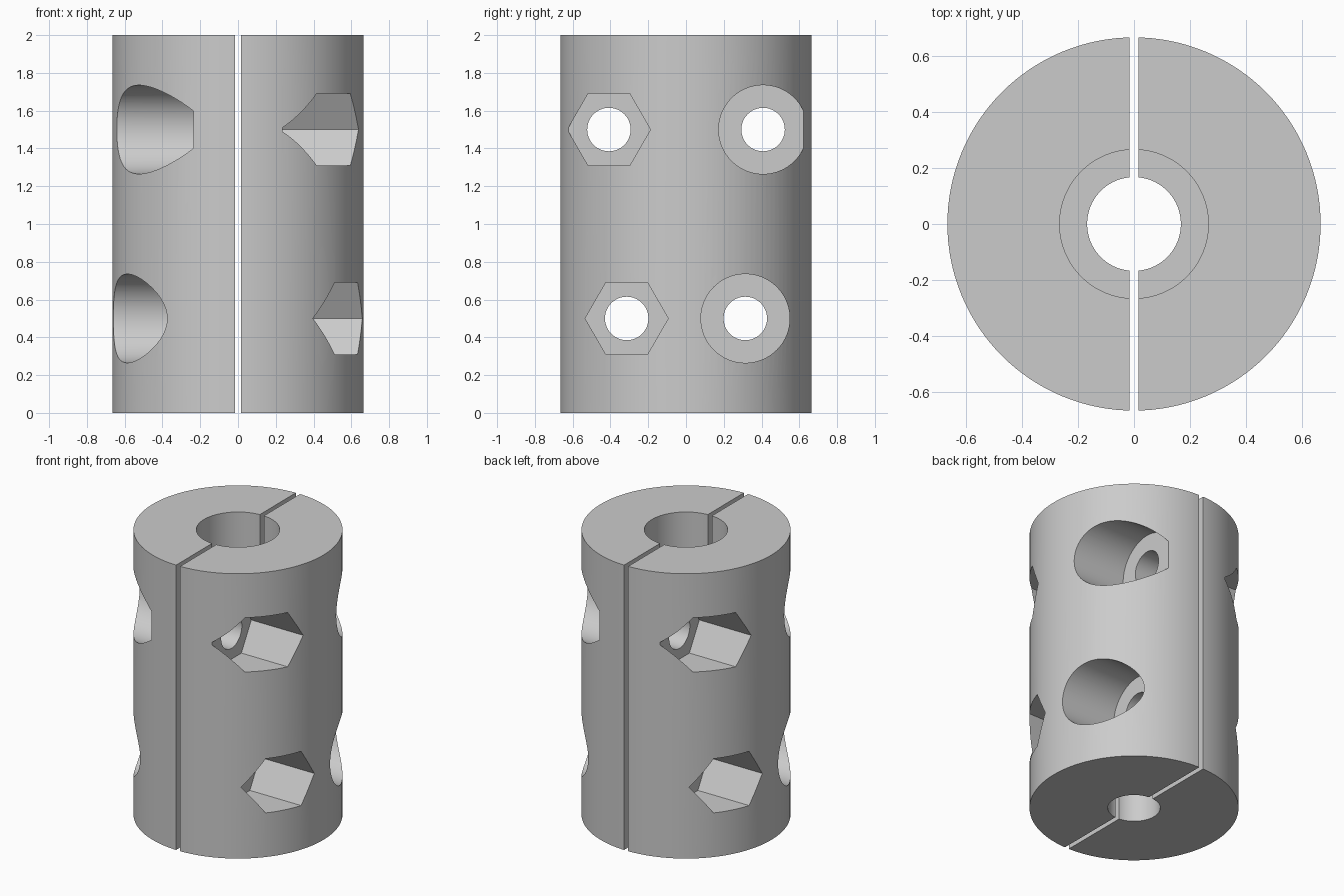
import bpy
from math import pi

cube = bpy.data.objects.get("Cube")
if cube:
    bpy.data.objects.remove(cube, do_unlink=True)

RADIUS, HEIGHT = 0.665, 2.0
HALF_GAP = 0.016
POCKET_FLOOR = 0.235
X_AXIS = (0, pi / 2, 0)

steel = bpy.data.materials.new("plain_grey")
steel.use_nodes = True
colour = (0.6, 0.6, 0.6, 1)
steel.diffuse_color = colour
steel.node_tree.nodes["Principled BSDF"].inputs["Base Color"].default_value = colour


def cylinder(name, radius, depth, centre, rotation=(0, 0, 0), sides=128):
    bpy.ops.mesh.primitive_cylinder_add(vertices=sides, radius=radius, depth=depth,
                                        location=centre, rotation=rotation)
    ob = bpy.context.object
    ob.name = name
    return ob


def cut(target, cutter):
    """Subtract the cutter from the target, then discard it."""
    cutter.hide_render = True
    mod = target.modifiers.new("cut", 'BOOLEAN')
    mod.operation = 'DIFFERENCE'
    mod.solver = 'EXACT'
    mod.object = cutter
    bpy.context.view_layer.objects.active = target
    bpy.ops.object.modifier_apply(modifier=mod.name)
    bpy.data.objects.remove(cutter, do_unlink=True)


def pocket(name, radius, y, z, sides):
    """Sideways cutter running from the pocket floor out past the wall."""
    return cylinder(name, radius, 1, (POCKET_FLOOR + 0.5, y, z), X_AXIS, sides)


# Clamp half: outer body, stepped shaft bore, split plane
left = cylinder("left_clamp_half", RADIUS, HEIGHT, (0, 0, HEIGHT / 2))
left.data.materials.append(steel)
cut(left, cylinder("upper_bore", 0.265, 1.2, (0, 0, 1.6)))
cut(left, cylinder("lower_bore", 0.167, 3, (0, 0, 1)))
bpy.ops.mesh.primitive_cube_add(size=3, location=(HALF_GAP - 1.5, 0, 1))
cut(left, bpy.context.object)

# Screw holes with a round counterbore on one side and a nut pocket on the other
for z, y in ((1.5, 0.408), (0.5, 0.314)):
    cut(left, pocket("counterbore", 0.235, y, z, 96))
    cut(left, pocket("nut_pocket", 0.22, -y, z, 6))
    for side in (1, -1):
        cut(left, cylinder("screw_hole", 0.115, 3, (0, side * y, z), X_AXIS, 64))

bpy.ops.object.select_all(action='DESELECT')
left.select_set(True)
bpy.context.view_layer.objects.active = left
bpy.ops.object.shade_smooth_by_angle(angle=pi / 6)

# Opposite half is the same part turned half a revolution
right = left.copy()
right.name = "right_clamp_half"
right.rotation_euler.z = pi
bpy.context.collection.objects.link(right)
